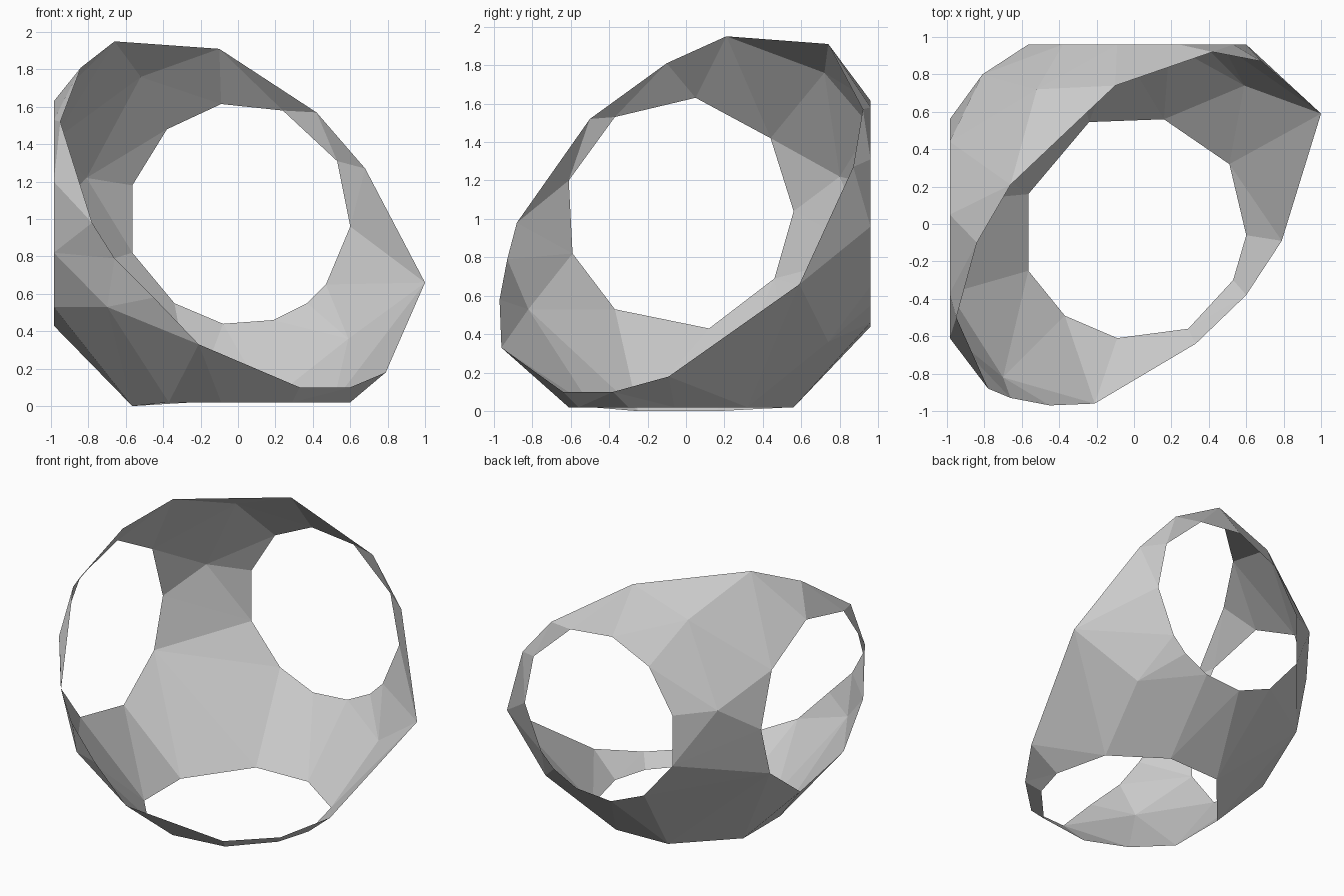
import bpy
import bmesh
from mathutils import Vector

cube = bpy.data.objects.get("Cube")
if cube:
    bpy.data.objects.remove(cube, do_unlink=True)

CENTRE = Vector((0, 0, 1))


def make_material(name, colour):
    material = bpy.data.materials.new(name)
    material.use_nodes = True
    material.diffuse_color = colour
    material.node_tree.nodes["Principled BSDF"].inputs["Base Color"].default_value = colour
    return material


def rim(outline, place):
    """Put a flat outline on one side of the shell."""
    return [Vector(place(a, b)) for a, b in outline]


# Round window in the back, as x and z
back_rim = rim(
    [(-.09, 1.615), (.24, 1.58), (.53, 1.31), (.6, .96), (.47, .65), (.37, .55),
     (.19, .46), (-.08, .44), (-.34, .55), (-.565, .82), (-.565, 1.18), (-.38, 1.48)],
    lambda a, b: (a, .96, b))

# Round window in the side, as y and z
side_rim = rim(
    [(.05, 1.63), (.44, 1.42), (.56, 1.04), (.46, .69), (.12, .43),
     (-.37, .53), (-.59, .82), (-.61, 1.2), (-.37, 1.53)],
    lambda a, b: (-.985, a, b))

# Round window in the base, as x and y
base_rim = rim(
    [(-.24, .545), (.16, .56), (.51, .32), (.6, -.06), (.53, -.3),
     (.29, -.56), (-.09, -.61), (-.37, -.49), (-.565, -.25), (-.565, .16)],
    lambda a, b: (a, b, .02 if a > -.5 else 0))

# Large tilted opening
opening_rim = [Vector(p) for p in (
    (1, .59, .66), (.79, -.09, .18), (.6, -.38, .1), (.33, -.64, .1), (-.21, -.96, .33),
    (-.45, -.97, .58), (-.66, -.93, .79), (-.78, -.88, .98), (-.95, -.5, 1.52),
    (-.84, -.1, 1.81), (-.66, .21, 1.95), (-.1, .74, 1.91), (.42, .92, 1.57), (.68, .87, 1.27))]

# Corners of the wide arms between the windows
arm_corners = [Vector(p) for p in (
    (.59, .74, .36), (-.7, -.82, .53), (-.52, .72, 1.76), (-.81, .8, 1.22))]

# Wrap a skin round a ball, cut the openings, then move each corner into place
bm = bmesh.new()
targets = {}
loops = []
for points in (back_rim, side_rim, base_rim, opening_rim, arm_corners):
    loop = set()
    for point in points:
        vert = bm.verts.new((point - CENTRE).normalized())
        targets[vert] = point
        loop.add(vert)
    loops.append(loop)

bmesh.ops.convex_hull(bm, input=list(bm.verts))
caps = [f for f in bm.faces if any(set(f.verts) <= loop for loop in loops[:4])]
bmesh.ops.delete(bm, geom=caps, context="FACES")
for vert in bm.verts:
    vert.co = targets[vert]

mesh = bpy.data.meshes.new("pierced_shell")
bm.to_mesh(mesh)
bm.free()
mesh.materials.append(make_material("light grey", (.6, .6, .6, 1)))
shell = bpy.data.objects.new("pierced_shell", mesh)
bpy.context.collection.objects.link(shell)
